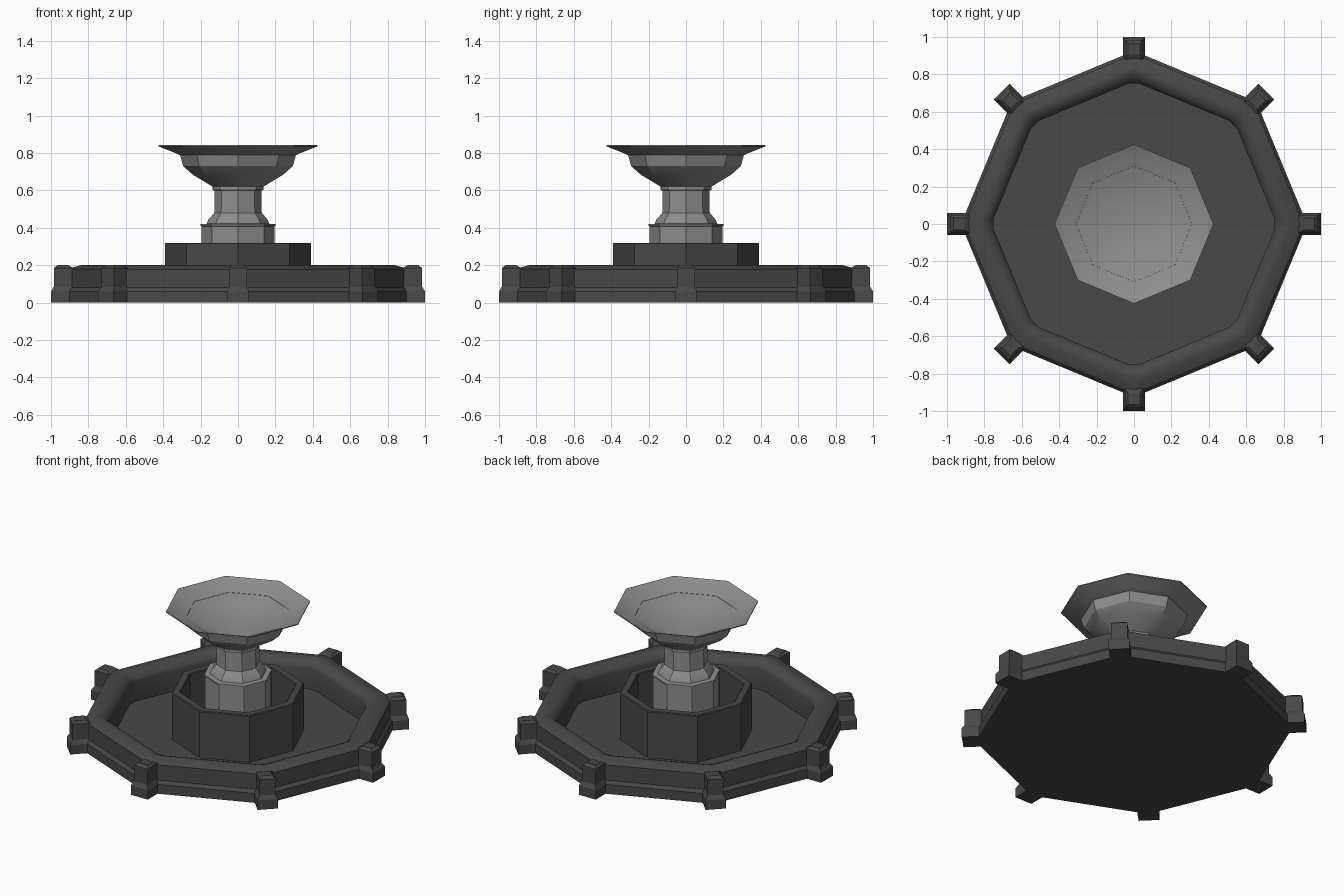
import bpy, bmesh, math
from mathutils import Matrix

if "Cube" in bpy.data.objects:
    bpy.data.objects.remove(bpy.data.objects["Cube"])


def material(name, v):
    m = bpy.data.materials.new(name)
    m.diffuse_color = (v, v, v, 1)
    m.use_nodes = True
    m.node_tree.nodes["Principled BSDF"].inputs["Base Color"].default_value = m.diffuse_color
    return m


dark_stone = material("dark stone", 0.065)
light_stone = material("light stone", 0.27)


def finish(bm, name, mat, angle=30):
    bmesh.ops.remove_doubles(bm, verts=bm.verts, dist=1e-5)
    bmesh.ops.recalc_face_normals(bm, faces=bm.faces)
    me = bpy.data.meshes.new(name)
    bm.to_mesh(me)
    bm.free()
    ob = bpy.data.objects.new(name, me)
    bpy.context.collection.objects.link(ob)
    me.materials.append(mat)
    bpy.ops.object.select_all(action='DESELECT')
    ob.select_set(True)
    bpy.context.view_layer.objects.active = ob
    bpy.ops.object.shade_smooth_by_angle(angle=math.radians(angle))
    return ob


def octagon_lathe(name, profile, mat, closed=False):
    """Sweep (radius, z[, corner cut]) points round an octagon, corners on the axes."""
    bm = bmesh.new()
    rings = []
    for p in profile:
        r, z = p[0], p[1]
        c = p[2] if len(p) > 2 else 0.0
        ring = []
        for i in range(8):
            a = i * math.pi / 4
            for s in (-c, c):
                ring.append(bm.verts.new((r * math.cos(a) - s * math.sin(a),
                                          r * math.sin(a) + s * math.cos(a), z)))
        rings.append(ring)
    n = len(rings)
    for k in range(n if closed else n - 1):
        A, B = rings[k], rings[(k + 1) % n]
        for i in range(16):
            j = (i + 1) % 16
            bm.faces.new((A[i], A[j], B[j], B[i]))
    return finish(bm, name, mat)


# basin: closed underside, outer wall with plinth, rounded rim, inner wall and floor
octagon_lathe("basin", [
    (0, 0), (0.925, 0), (0.925, 0.06), (0.908, 0.08), (0.908, 0.178),
    (0.895, 0.185), (0.84, 0.2), (0.815, 0.2, 0.01), (0.785, 0.19, 0.02),
    (0.755, 0.165, 0.03), (0.75, 0.15, 0.03), (0.75, 0.02, 0.03), (0, 0.02)],
    dark_stone)

# corner posts around the basin
bm = bmesh.new()
levels = [(0.86, 1.0, 0.06, 0.0), (0.86, 1.0, 0.06, 0.06),
          (0.87, 0.985, 0.047, 0.085), (0.88, 0.985, 0.047, 0.185),
          (0.905, 0.965, 0.032, 0.2)]
for i in range(8):
    rot = Matrix.Rotation(i * math.pi / 4, 3, 'Z')
    rings = []
    for x0, x1, w, z in levels:
        vs = [bm.verts.new((x, y, z)) for x, y in
              ((x0, -w), (x1, -w), (x1, w), (x0, w))]
        for v in vs:
            v.co = rot @ v.co
        rings.append(vs)
    for A, B in zip(rings, rings[1:]):
        for k in range(4):
            j = (k + 1) % 4
            bm.faces.new((A[k], A[j], B[j], B[k]))
    bm.faces.new(rings[0][::-1])
    bm.faces.new(rings[-1])
finish(bm, "corner_posts", dark_stone, 20)

# inner octagonal tank wall
octagon_lathe("inner_tank", [
    (0.39, 0.02), (0.39, 0.315), (0.385, 0.32), (0.345, 0.32),
    (0.34, 0.315), (0.34, 0.02)], dark_stone, closed=True)

# stepped pedestal
octagon_lathe("pedestal", [
    (0, 0.02), (0.195, 0.02), (0.195, 0.408), (0.2, 0.41), (0.2, 0.42),
    (0.167, 0.422), (0.158, 0.445), (0.127, 0.48), (0.125, 0.6),
    (0.135, 0.602), (0.135, 0.622), (0, 0.622)], light_stone)

# upper bowl with flared lip and conical inside
octagon_lathe("upper_bowl", [
    (0, 0.62), (0.135, 0.62), (0.24, 0.683), (0.293, 0.73), (0.31, 0.79),
    (0.425, 0.836), (0.425, 0.842), (0, 0.645)], light_stone)
